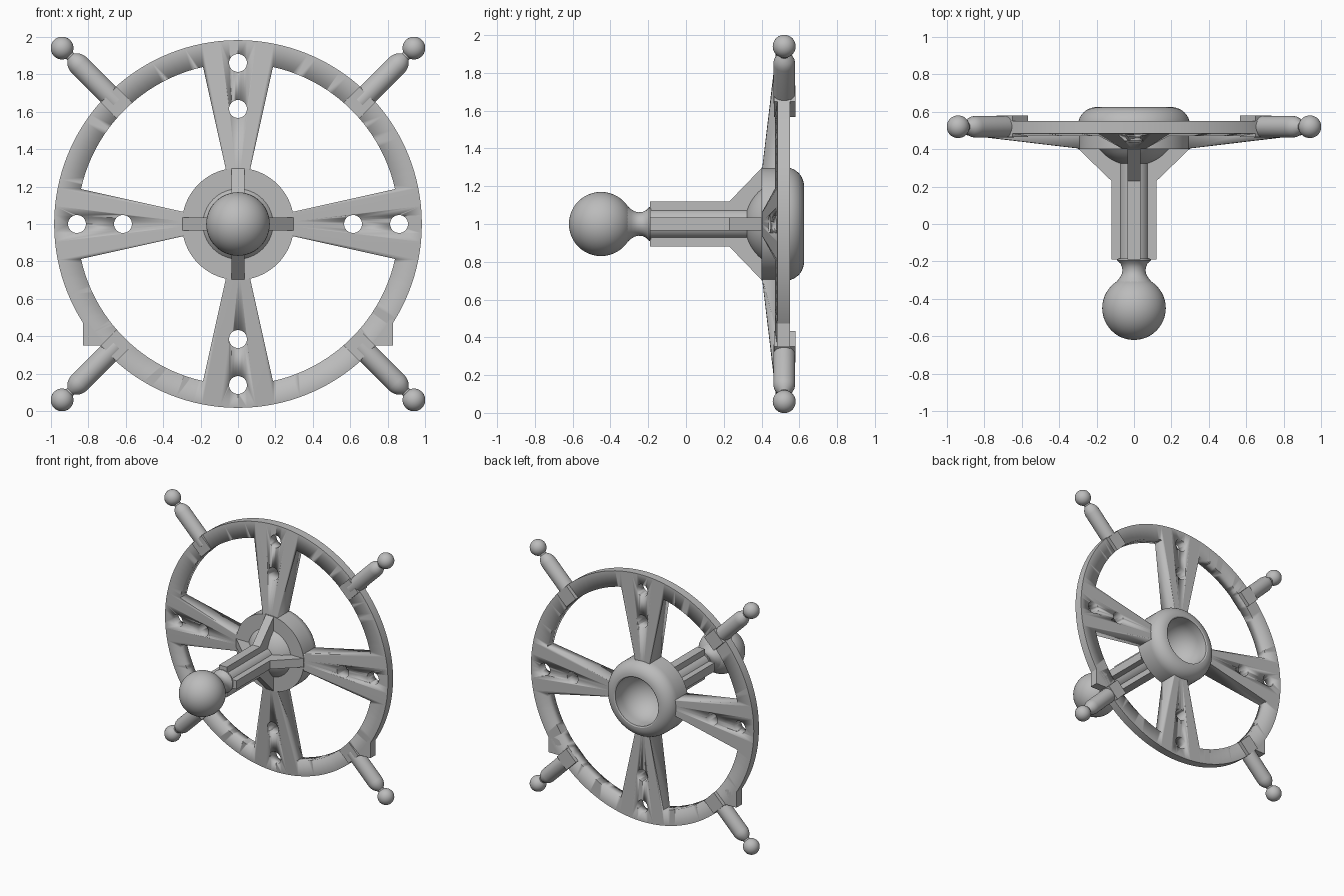
import bpy, bmesh, math
from mathutils import Matrix, Vector

if "Cube" in bpy.data.objects:
    bpy.data.objects.remove(bpy.data.objects["Cube"])

CENTRE = Matrix.Translation((0, 0, 1.0))
metal = bpy.data.materials.new("grey")
metal.diffuse_color = (0.5, 0.5, 0.5, 1)
metal.use_nodes = True
metal.node_tree.nodes["Principled BSDF"].inputs["Base Color"].default_value = metal.diffuse_color


def finish(name, bm, matrix=Matrix.Identity(4), angle=30):
    """Turn a bmesh, modelled around the wheel axis, into a finished object."""
    bmesh.ops.remove_doubles(bm, verts=bm.verts, dist=1e-5)
    bmesh.ops.recalc_face_normals(bm, faces=bm.faces)
    me = bpy.data.meshes.new(name)
    bm.to_mesh(me)
    bm.free()
    me.transform(CENTRE @ matrix)
    me.materials.append(metal)
    ob = bpy.data.objects.new(name, me)
    bpy.context.collection.objects.link(ob)
    bpy.ops.object.select_all(action='DESELECT')
    ob.select_set(True)
    bpy.context.view_layer.objects.active = ob
    bpy.ops.object.shade_smooth_by_angle(angle=math.radians(angle))
    return ob


def lathe(profile, steps, closed=False):
    """Spin a (radius, y) profile around the y axis."""
    bm = bmesh.new()
    vs = [bm.verts.new((r, y, 0)) for r, y in profile]
    pairs = list(zip(vs, vs[1:])) + ([(vs[-1], vs[0])] if closed else [])
    es = [bm.edges.new(p) for p in pairs]
    bmesh.ops.spin(bm, geom=vs + es, cent=(0, 0, 0), axis=(0, 1, 0),
                   angle=2 * math.pi, steps=steps, use_merge=True)
    return bm


def prism(bm, outline, y0, y1):
    """Extrude an (x, z) outline from y0 to y1."""
    face = bm.faces.new([bm.verts.new((x, y0, z)) for x, z in outline])
    res = bmesh.ops.extrude_face_region(bm, geom=[face])
    bmesh.ops.translate(bm, vec=(0, y1 - y0, 0),
                        verts=[v for v in res['geom'] if isinstance(v, bmesh.types.BMVert)])


def arc(cr, cy, rad, a0, a1, n):
    """Arc points in (radius, y); angle 0 points outward, 90 to the back."""
    out = []
    for i in range(n + 1):
        a = math.radians(a0 + (a1 - a0) * i / n)
        out.append((max(0, cr + rad * math.cos(a)), cy + rad * math.sin(a)))
    return out


def polar(r, deg):
    return r * math.cos(math.radians(deg)), r * math.sin(math.radians(deg))


def turn(deg):
    """Rotate about the wheel axis, +x towards +z."""
    return Matrix.Rotation(math.radians(-deg), 4, 'Y')


# Wheel: conical-fronted disc, pierced by four windows and eight round holes
wheel = finish("wheel", lathe([(0.26, 0.40), (0.30, 0.404), (0.983, 0.485),
                               (0.983, 0.55), (0.26, 0.55)], 128, closed=True), angle=25)
bm = bmesh.new()
for k in range(4):
    mid, half = 45 + 90 * k, 32.45
    sector = [polar(0.86, mid - half + 2 * half * i / 28) for i in range(29)]
    sector += [polar(0.28, mid + half - 2 * half * i / 8) for i in range(9)]
    prism(bm, sector, 0.3, 0.7)
    for r in (0.615, 0.861):
        cx, cz = polar(r, 90 * k)
        hole = [polar(0.048, 15 * i) for i in range(24)]
        prism(bm, [(cx + x, cz + z) for x, z in hole], 0.3, 0.7)
cutter = finish("window_cutter", bm)
cutter.hide_render = True
mod = wheel.modifiers.new("windows", 'BOOLEAN')
mod.operation, mod.solver, mod.object = 'DIFFERENCE', 'EXACT', cutter
bpy.context.view_layer.objects.active = wheel
bpy.ops.object.modifier_apply(modifier=mod.name)
bpy.data.objects.remove(cutter)

# Hub: domed front, rounded back edge, hollow bowl behind
dome = math.degrees(math.asin(0.15 / 0.24))
hub = arc(0, 0.55, 0.24, -90, -dome, 10) + [(0.30, 0.40)]
hub += arc(0.20, 0.525, 0.10, 0, 90, 10) + [(0.19, 0.62)]
hub += arc(0, 0.55, 0.19, 0, -90, 14)
finish("hub", lathe(hub, 64))

# Stem core, waisted neck and ball knob
finish("stem_core", lathe([(0, -0.19), (0.08, -0.19), (0.08, 0.34), (0, 0.34)], 32))
neck = [(0.09, -0.185), (0.09, -0.195), (0.073, -0.21), (0.064, -0.23),
        (0.062, -0.25), (0.066, -0.27), (0.078, -0.29), (0.095, -0.31)]
finish("stem_neck", lathe([(0, -0.185)] + neck + [(0, -0.31)], 32))
finish("knob", lathe(arc(0, -0.45, 0.17, -90, 90, 24), 48))

# Four flared ribs along the stem
for k in range(4):
    bm = bmesh.new()
    prism(bm, [(0, -0.19), (0.12, -0.19), (0.12, 0.23), (0.298, 0.402),
               (0.19, 0.402), (0, 0.34)], -0.034, 0.034)
    # outline z becomes depth, extrusion becomes thickness
    swap = Matrix(((1, 0, 0, 0), (0, 0, 1, 0), (0, 1, 0, 0), (0, 0, 0, 1)))
    bm.transform(swap)
    finish("stem_rib", bm, turn(90 * k))

# Four handles: socket block, round grip and ball end
to_radial = Matrix.Translation((0, 0.52, 0)) @ Matrix.Rotation(math.radians(-90), 4, 'Z')
grip = [(0, 0.92), (0.058, 0.92), (0.058, 1.20), (0.055, 1.22), (0.047, 1.24),
        (0.035, 1.255), (0.026, 1.265), (0.026, 1.29), (0, 1.29)]
for k in range(4):
    place = turn(45 + 90 * k)
    bm = bmesh.new()
    prism(bm, [(0.86, -0.06), (0.978, -0.06), (0.978, 0.06), (0.86, 0.06)], 0.466, 0.58)
    finish("handle_socket", bm, place)
    finish("handle_grip", lathe(grip, 32), place @ to_radial, 40)
    finish("handle_ball", lathe(arc(0, 1.33, 0.061, -90, 90, 14), 28), place @ to_radial)

# Square corner tabs low on the rim
for s in (-1, 1):
    bm = bmesh.new()
    prism(bm, [(s * 0.83, -0.65), (s * 0.83, -0.51), (s * 0.735, -0.53),
               (s * 0.655, -0.65)], 0.482, 0.55)
    finish("rim_tab", bm)
